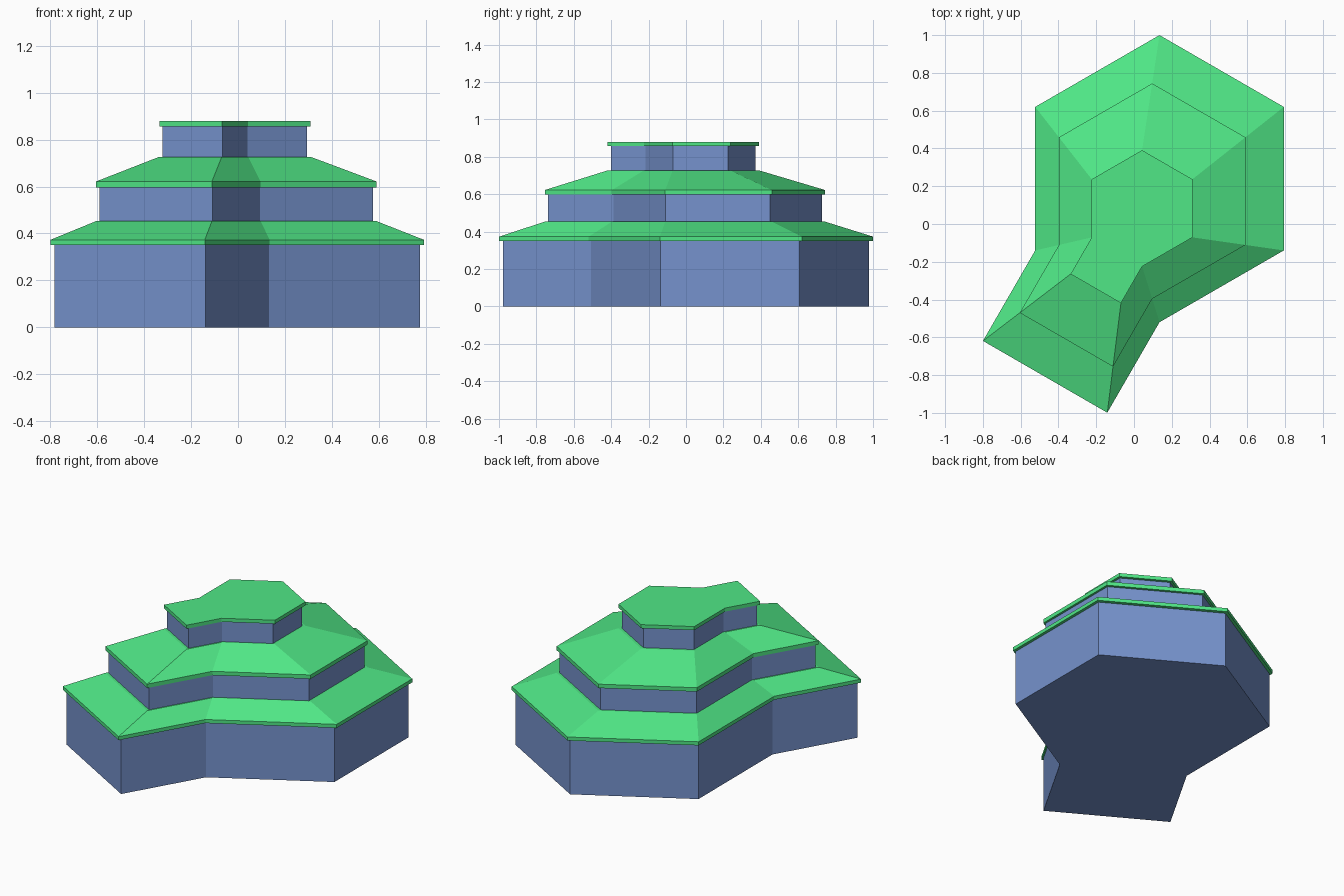
import bpy, bmesh
from math import sin, cos, radians

if "Cube" in bpy.data.objects:
    bpy.data.objects.remove(bpy.data.objects["Cube"])

CENTRE = (-0.02, -0.024)   # point the tiers shrink towards


def material(name, rgb):
    m = bpy.data.materials.new(name)
    m.diffuse_color = (*rgb, 1)
    m.use_nodes = True
    m.node_tree.nodes["Principled BSDF"].inputs["Base Color"].default_value = m.diffuse_color
    return m


BLUE = material("blue_wall", (0.18, 0.29, 0.61))
GREEN = material("green_roof", (0.08, 0.80, 0.24))


# Footprint: a hexagon with a rectangular wing on its lower-left side
def footprint():
    hexa = [(0.135 + 0.76 * cos(radians(a)), 0.24 + 0.76 * sin(radians(a)))
            for a in (-90, -30, 30, 90, 150, 210)]
    wx, wy = -0.553 * sin(radians(30)), -0.553 * cos(radians(30))
    wing = [(x + wx, y + wy) for x, y in (hexa[5], hexa[0])]
    return hexa + wing


OUTLINE = footprint()


# Stack of scaled outlines, skinned and capped
def loft(name, rings, mat):
    bm = bmesh.new()
    cx, cy = CENTRE
    loops = [[bm.verts.new((cx + (x - cx) * s, cy + (y - cy) * s, z))
              for x, y in OUTLINE] for s, z in rings]
    n = len(OUTLINE)
    for lo, hi in zip(loops, loops[1:]):
        for i in range(n):
            j = (i + 1) % n
            bm.faces.new((lo[i], lo[j], hi[j], hi[i]))
    bm.faces.new(loops[0][::-1])
    bm.faces.new(loops[-1])
    bmesh.ops.recalc_face_normals(bm, faces=bm.faces)
    me = bpy.data.meshes.new(name)
    bm.to_mesh(me)
    bm.free()
    me.materials.append(mat)
    ob = bpy.data.objects.new(name, me)
    bpy.context.collection.objects.link(ob)
    return ob


# Lower, middle and upper storeys: walls then overhanging roofs
loft("lower_wall", [(0.978, 0), (0.978, 0.35)], BLUE)
loft("lower_roof", [(1, 0.35), (1, 0.373), (0.75, 0.453)], GREEN)
loft("middle_wall", [(0.733, 0.453), (0.733, 0.597)], BLUE)
loft("middle_roof", [(0.75, 0.597), (0.75, 0.622), (0.405, 0.727)], GREEN)
loft("upper_wall", [(0.387, 0.727), (0.387, 0.857)], BLUE)
loft("upper_roof", [(0.405, 0.857), (0.405, 0.88)], GREEN)
